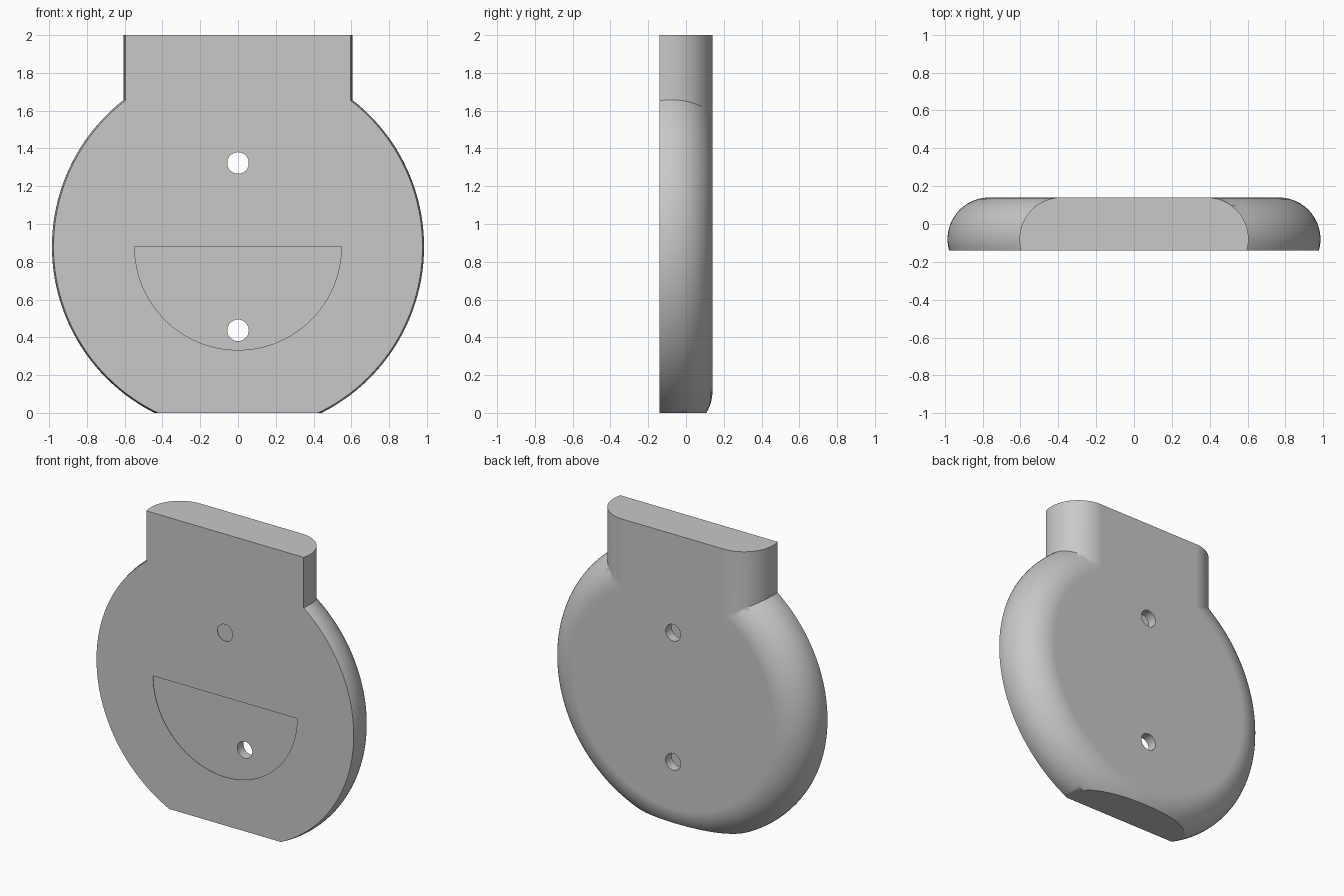
import bpy
import bmesh
from math import sin, cos, pi, asin
from mathutils import Vector

if "Cube" in bpy.data.objects:
    bpy.data.objects.remove(bpy.data.objects["Cube"])

BACK, FRONT = 0.14, -0.14
CENTRE = 0.88            # height of the disc centre
DISC_R, NECK_X, TOP = 0.985, 0.605, 2.0
ROUND = 0.22             # radius of the rounded rim
WALL, SKIN = 0.066, 0.004


def finish(bm, name):
    bmesh.ops.remove_doubles(bm, verts=bm.verts, dist=1e-5)
    bmesh.ops.recalc_face_normals(bm, faces=bm.faces)
    mesh = bpy.data.meshes.new(name)
    bm.to_mesh(mesh)
    bm.free()
    obj = bpy.data.objects.new(name, mesh)
    bpy.context.collection.objects.link(obj)
    return obj


def prism(name, points, offset):
    """Extrude a closed outline along the offset vector."""
    bm = bmesh.new()
    face = bm.faces.new([bm.verts.new(p) for p in points])
    new = bmesh.ops.extrude_face_region(bm, geom=[face])["geom"]
    moved = [v for v in new if isinstance(v, bmesh.types.BMVert)]
    bmesh.ops.translate(bm, verts=moved, vec=offset)
    return finish(bm, name)


def combine(target, tool, operation):
    """Apply a boolean and remove the tool."""
    mod = target.modifiers.new("combine", 'BOOLEAN')
    mod.operation, mod.object, mod.solver = operation, tool, 'EXACT'
    graph = bpy.context.evaluated_depsgraph_get()
    mesh = bpy.data.meshes.new_from_object(target.evaluated_get(graph))
    target.modifiers.clear()
    target.data = mesh
    bpy.data.objects.remove(tool)


def rim(extent, inset, front):
    """Rounded edge from the flat back round to the front."""
    radius = ROUND - inset
    mid_y = BACK - ROUND
    last = asin((front - mid_y) / radius)
    steps = 20
    angles = [pi / 2 + (last - pi / 2) * i / steps for i in range(steps + 1)]
    return [(extent - ROUND + radius * cos(a), mid_y + radius * sin(a))
            for a in angles]


def rounded_body(name, inset, front):
    """Disc with a neck on top and a flat foot, shrunk by the inset."""
    back = BACK - inset
    # Lathed disc
    profile = [(0, back)] + rim(DISC_R, inset, front) + [(0, front)]
    bm = bmesh.new()
    verts = [bm.verts.new((r, y, CENTRE)) for r, y in profile]
    edges = [bm.edges.new(pair) for pair in zip(verts, verts[1:])]
    bmesh.ops.spin(bm, geom=verts + edges, cent=(0, 0, CENTRE), axis=(0, 1, 0),
                   angle=2 * pi, steps=144, use_duplicate=False)
    body = finish(bm, name)
    # Neck with rounded back corners
    half = rim(NECK_X, inset, front)
    outline = half + [(-x, y) for x, y in reversed(half)]
    neck = prism("neck", [(x, y, CENTRE) for x, y in outline],
                 Vector((0, 0, TOP - inset - CENTRE)))
    combine(body, neck, 'UNION')
    # Flat foot
    foot = [(-2, -1, -1), (2, -1, -1), (2, 1, -1), (-2, 1, -1)]
    combine(body, prism("foot_cutter", foot, Vector((0, 0, 1 + inset))), 'DIFFERENCE')
    return body


def arc(radius, z, start, end, count):
    angles = [start + (end - start) * i / count for i in range(count + 1)]
    return [(radius * cos(a), z + radius * sin(a)) for a in angles]


# Hollow housing with a thin front sheet
housing = rounded_body("housing", 0, FRONT)
combine(housing, rounded_body("cavity", WALL, FRONT + SKIN), 'DIFFERENCE')

# Half-moon opening in the front sheet
moon = [(x, FRONT - 0.1, z) for x, z in arc(0.547, CENTRE, pi, 2 * pi, 64)]
combine(housing, prism("moon_cutter", moon, Vector((0, 0.15, 0))), 'DIFFERENCE')

# Screw holes right through
for z in (CENTRE - 0.443, CENTRE + 0.443):
    ring = [(x, -0.5, h) for x, h in arc(0.057, z, 0, 2 * pi, 40)[:-1]]
    combine(housing, prism("hole_cutter", ring, Vector((0, 1, 0))), 'DIFFERENCE')

# Single grey colour
grey = bpy.data.materials.new("grey")
grey.use_nodes = True
colour = (0.58, 0.58, 0.58, 1)
grey.diffuse_color = colour
grey.node_tree.nodes["Principled BSDF"].inputs["Base Color"].default_value = colour
housing.data.materials.clear()
housing.data.materials.append(grey)

# Smooth rims with sharp corners
bpy.ops.object.select_all(action='DESELECT')
housing.select_set(True)
bpy.context.view_layer.objects.active = housing
bpy.ops.object.shade_smooth_by_angle(angle=pi / 6)
weighted = housing.modifiers.new("weighted_normals", 'WEIGHTED_NORMAL')
weighted.keep_sharp = True
